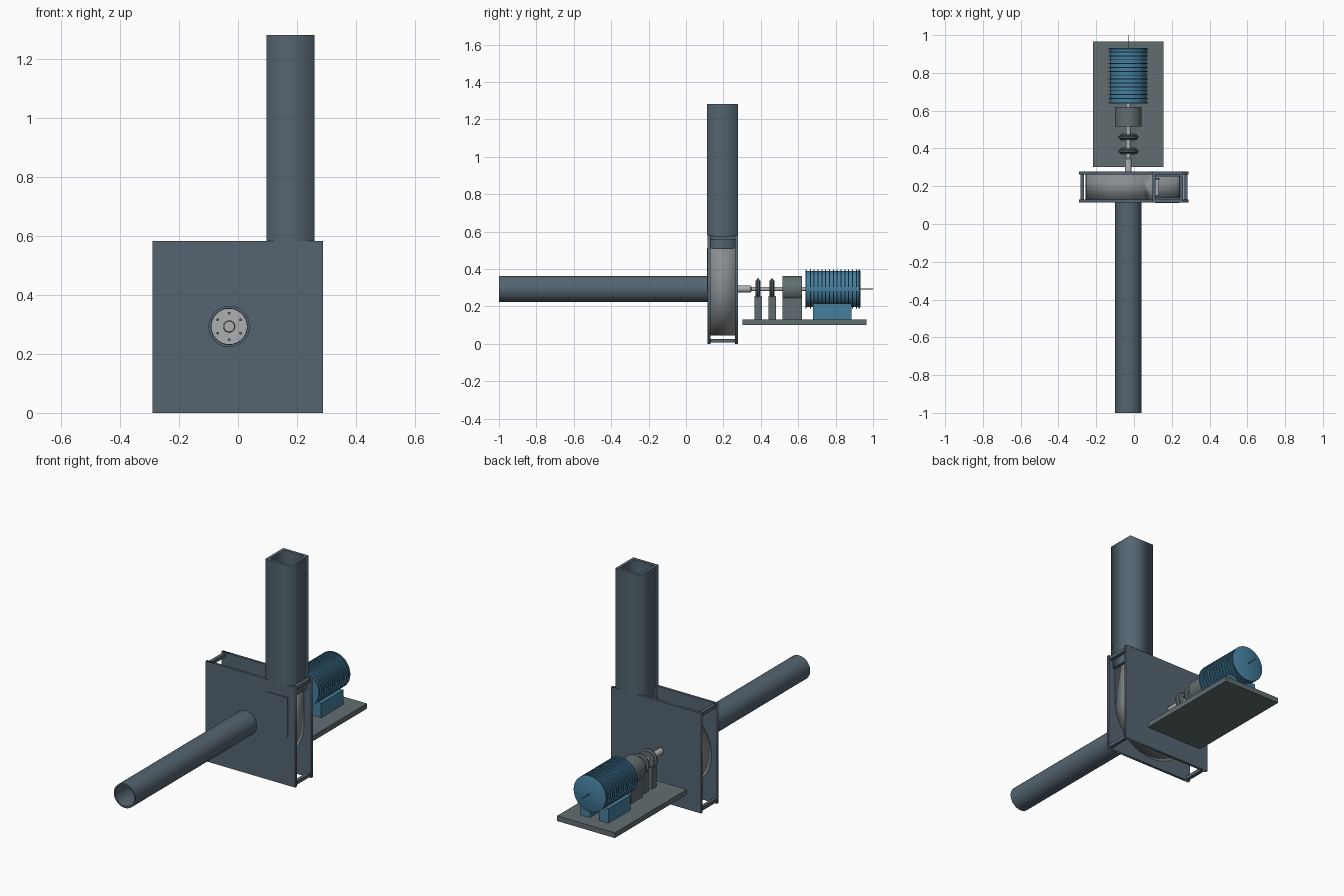
import bpy, bmesh
from math import pi, sin, cos, radians

if "Cube" in bpy.data.objects:
    bpy.data.objects.remove(bpy.data.objects["Cube"])

CX, CZ = -0.03, 0.293          # fan axis


def material(name, rgb):
    m = bpy.data.materials.new(name)
    m.diffuse_color = (*rgb, 1)
    m.use_nodes = True
    m.node_tree.nodes["Principled BSDF"].inputs["Base Color"].default_value = m.diffuse_color
    return m


STEEL = material("dark_steel", (0.09, 0.13, 0.165))
BASE = material("base_grey", (0.12, 0.155, 0.16))
BLUE = material("motor_blue", (0.06, 0.21, 0.34))
METAL = material("bare_metal", (0.42, 0.43, 0.44))
SCROLL = material("scroll_metal", (0.25, 0.27, 0.28))


def finish(ob, name, mat, smooth=False):
    ob.name = name
    ob.data.materials.clear()
    ob.data.materials.append(mat)
    if smooth:
        bpy.ops.object.select_all(action='DESELECT')
        ob.select_set(True)
        bpy.context.view_layer.objects.active = ob
        bpy.ops.object.shade_smooth_by_angle(angle=radians(35))
    return ob


def mesh_object(name, bm, mat, smooth=False):
    me = bpy.data.meshes.new(name)
    bmesh.ops.recalc_face_normals(bm, faces=bm.faces)
    bm.to_mesh(me)
    bm.free()
    ob = bpy.data.objects.new(name, me)
    bpy.context.collection.objects.link(ob)
    return finish(ob, name, mat, smooth)


def box(name, x0, x1, y0, y1, z0, z1, mat):
    bm = bmesh.new()
    bmesh.ops.create_cube(bm, size=1)
    for v in bm.verts:
        v.co = ((x0 + x1) / 2 + v.co.x * (x1 - x0),
                (y0 + y1) / 2 + v.co.y * (y1 - y0),
                (z0 + z1) / 2 + v.co.z * (z1 - z0))
    return mesh_object(name, bm, mat)


def turned(name, profile, mat, seg=48, x=CX, z=CZ):
    """Solid of revolution about a y axis; profile is (y, radius) pairs."""
    bm = bmesh.new()
    rings = [[bm.verts.new((x + r * cos(2 * pi * i / seg), y, z + r * sin(2 * pi * i / seg)))
              for i in range(seg)] for y, r in profile]
    for a, b in zip(rings, rings[1:]):
        for i in range(seg):
            j = (i + 1) % seg
            bm.faces.new((a[i], a[j], b[j], b[i]))
    bm.faces.new(rings[0])
    bm.faces.new(rings[-1])
    return mesh_object(name, bm, mat, True)


def circle(r, n=64):
    return [(CX + r * cos(2 * pi * i / n), CZ + r * sin(2 * pi * i / n)) for i in range(n)]


def rect(x0, x1, y0, y1):
    return [(x0, y0), (x1, y0), (x1, y1), (x0, y1)]


def profile(name, loops, a, b, mat, along_y=True, smooth=False):
    """Flat outline with holes, extruded from a to b along y (or z)."""
    cu = bpy.data.curves.new(name, 'CURVE')
    cu.dimensions = '2D'
    cu.fill_mode = 'BOTH'
    cu.extrude = (b - a) / 2
    for pts in loops:
        sp = cu.splines.new('POLY')
        sp.points.add(len(pts) - 1)
        for p, (u, v) in zip(sp.points, pts):
            p.co = (u, v, 0, 1)
        sp.use_cyclic_u = True
    ob = bpy.data.objects.new(name, cu)
    bpy.context.collection.objects.link(ob)
    mid = (a + b) / 2
    ob.location = (0, mid, 0) if along_y else (0, 0, mid)
    ob.rotation_euler = (pi / 2, 0, 0) if along_y else (0, 0, 0)
    bpy.ops.object.select_all(action='DESELECT')
    ob.select_set(True)
    bpy.context.view_layer.objects.active = ob
    bpy.ops.object.convert(target='MESH')
    return finish(bpy.context.view_layer.objects.active, name, mat, smooth)


# Housing side plates and corner bars
H0, H1, HZ = -0.29, 0.288, 0.583
profile("front_plate", [rect(H0, H1, 0, HZ), circle(0.06)], 0.115, 0.13, STEEL)
profile("back_plate", [rect(H0, H1, 0, HZ), circle(0.02)], 0.262, 0.277, STEEL)
for i, x in enumerate((H0 + 0.006, H1 - 0.026)):
    for j, z in enumerate((0.006, HZ - 0.026)):
        box(f"corner_bar_{i}{j}", x, x + 0.02, 0.13, 0.262, z, z + 0.02, STEEL)

# Spiral scroll wall running into the outlet
path = [(0.103, 0.53)]
for i in range(61):
    t = i / 60
    a = radians(60 + 300 * t)
    r = 0.19 + 0.08 * t
    path.append((CX + r * cos(a), CZ + r * sin(a)))
path.append((0.24, 0.53))
bm = bmesh.new()
cols = [(bm.verts.new((x, 0.13, z)), bm.verts.new((x, 0.262, z))) for x, z in path]
for p, q in zip(cols, cols[1:]):
    bm.faces.new((p[0], p[1], q[1], q[0]))
scroll = mesh_object("scroll_wall", bm, SCROLL, True)
sol = scroll.modifiers.new("thickness", 'SOLIDIFY')
sol.thickness = 0.006
sol.offset = 0

# Outlet duct and the raised outlet panel on the front
profile("outlet_duct", [rect(0.097, 0.26, 0.113, 0.279), rect(0.115, 0.242, 0.131, 0.261)],
        HZ, 1.282, STEEL, along_y=False)
profile("outlet_neck", [rect(0.097, 0.26, 0.13, 0.262), rect(0.115, 0.242, 0.14, 0.252)],
        0.51, HZ, STEEL, along_y=False)
box("outlet_panel", 0.11, 0.241, 0.111, 0.12, 0.28, 0.512, STEEL)

# Inlet pipe
profile("inlet_pipe", [circle(0.07), circle(0.061)], -1.0, 0.13, STEEL, smooth=True)

# Impeller: back disc, hub, bolts and blades
turned("impeller_disc", [(0.235, 0.165), (0.243, 0.165)], METAL, 64)
turned("impeller_hub", [(0.2, 0.008), (0.2, 0.018), (0.235, 0.02)], METAL)
for i in range(6):
    a = pi / 2 + i * pi / 3
    turned(f"impeller_bolt_{i}", [(0.228, 0.005), (0.236, 0.005)], STEEL, 6,
           CX + 0.045 * cos(a), CZ + 0.045 * sin(a))
for i in range(8):
    blade = box(f"impeller_blade_{i}", 0.075, 0.16, 0.15, 0.236, -0.002, 0.002, METAL)
    blade.location = (CX, 0, CZ)
    blade.rotation_euler.y = i * pi / 4

# Stepped drive shaft
turned("drive_shaft", [(0.24, 0.018), (0.345, 0.018), (0.35, 0.012), (0.65, 0.012)], METAL, 32)

# Base plate
box("base_plate", -0.217, 0.155, 0.302, 0.965, 0.10, 0.13, BASE)

# Two bearings on pedestals
for i, y in enumerate((0.385, 0.46)):
    profile(f"bearing_ring_{i}", [circle(0.045, 40), circle(0.026, 40)],
            y - 0.014, y + 0.014, BASE, smooth=True)
    turned(f"bearing_rim_{i}", [(y - 0.01, 0.044), (y - 0.004, 0.055),
                                (y + 0.004, 0.055), (y + 0.01, 0.044)], BASE)
    box(f"bearing_stand_{i}", CX - 0.035, CX + 0.035, y - 0.02, y + 0.02, 0.13, 0.255, BASE)

# Coupling housing with its pedestal
turned("coupling_housing", [(0.515, 0.07), (0.62, 0.07)], BASE, 64)
box("coupling_stand", CX - 0.05, CX + 0.05, 0.515, 0.62, 0.13, 0.26, BASE)

# Finned motor, rear spindle and feet
fins = [(0.638, 0.09), (0.638, 0.104), (0.645, 0.104), (0.645, 0.096)]
for i in range(13):
    y = 0.662 + i * 0.0205
    fins += [(y, 0.096), (y, 0.104), (y + 0.005, 0.104), (y + 0.005, 0.096)]
fins += [(0.922, 0.096), (0.922, 0.104), (0.928, 0.104), (0.932, 0.096)]
turned("motor_body", fins, BLUE, 64)
turned("motor_spindle", [(0.93, 0.002), (1.0, 0.002)], STEEL, 8)
for i, x in enumerate((CX - 0.09, CX + 0.03)):
    box(f"motor_foot_{i}", x, x + 0.06, 0.68, 0.885, 0.13, 0.215, BLUE)
